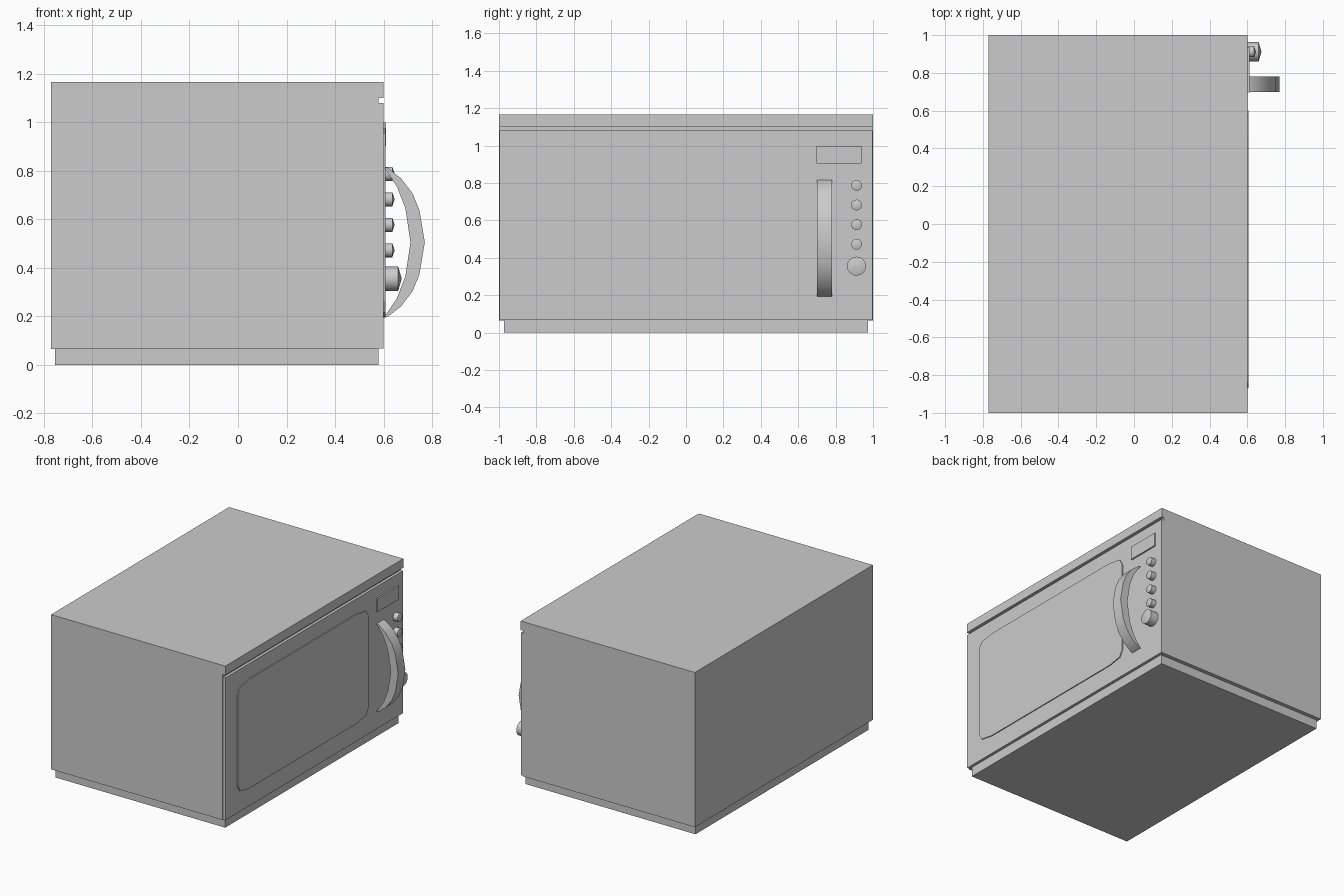
import bpy, bmesh, math
from mathutils import Matrix

if "Cube" in bpy.data.objects:
    bpy.data.objects.remove(bpy.data.objects["Cube"])


def finish(name, bm, smooth=False):
    bmesh.ops.recalc_face_normals(bm, faces=bm.faces)
    me = bpy.data.meshes.new(name)
    bm.to_mesh(me)
    bm.free()
    ob = bpy.data.objects.new(name, me)
    bpy.context.collection.objects.link(ob)
    if smooth:
        bpy.ops.object.select_all(action='DESELECT')
        ob.select_set(True)
        bpy.context.view_layer.objects.active = ob
        bpy.ops.object.shade_smooth_by_angle(angle=math.radians(30))
    return ob


def extrude(name, points, offset, smooth=False):
    """Extrude a closed outline of 3D points along an offset vector."""
    bm = bmesh.new()
    face = bm.faces.new([bm.verts.new(p) for p in points])
    new = bmesh.ops.extrude_face_region(bm, geom=[face])['geom']
    bmesh.ops.translate(bm, vec=offset,
                        verts=[v for v in new if isinstance(v, bmesh.types.BMVert)])
    bm.normal_update()
    # keep the starting cap so the part is closed
    if not face.is_valid or len(bm.faces) < len(points) + 2:
        bmesh.ops.holes_fill(bm, edges=bm.edges)
    return finish(name, bm, smooth)


def box(name, x, y, z):
    pts = [(x[0], y[0], z[0]), (x[0], y[1], z[0]), (x[0], y[1], z[1]), (x[0], y[0], z[1])]
    return extrude(name, pts, (x[1] - x[0], 0, 0))


def knob(name, z, radius, length, tip, y=0.912, sides=16):
    """Round knob pointing along +x with a shallow pointed cap."""
    bm = bmesh.new()
    bmesh.ops.create_cone(bm, cap_ends=True, segments=sides, radius1=radius,
                          radius2=radius, depth=length)
    top = max(bm.faces, key=lambda f: f.calc_center_median().z)
    apex = bmesh.ops.poke(bm, faces=[top])['verts'][0]
    apex.co.z += tip
    bmesh.ops.transform(bm, verts=bm.verts, matrix=Matrix.Translation(
        (0.60 + length / 2, y, z)) @ Matrix.Rotation(math.pi / 2, 4, 'Y'))
    return finish(name, bm, True)


# Cabinet with overhanging top lip
profile = [(-0.77, 0.065), (0.58, 0.065), (0.58, 1.10), (0.60, 1.10), (0.60, 1.165), (-0.77, 1.165)]
extrude("cabinet", [(x, -1, z) for x, z in profile], (0, 2, 0))

# Recessed plinth and front panel
box("plinth", (-0.755, 0.58), (-0.972, 0.972), (0, 0.065))
box("front_panel", (0.58, 0.60), (-0.997, 0.997), (0.068, 1.08))

# Door window with cut corners
yc, zc, hy, hz = -0.133, 0.586, 0.735, 0.388
quarter = [(hy, hz - 0.065), (hy - 0.028, hz - 0.018), (hy - 0.13, hz)]
outline = (quarter + [(-y, z) for y, z in quarter[::-1]]
           + [(-y, -z) for y, z in quarter] + [(y, -z) for y, z in quarter[::-1]])
window = extrude("window", [(0.595, yc + y, zc + z) for y, z in outline], (0.012, 0, 0))
glass = bpy.data.materials.new("pale_glass")
glass.diffuse_color = (0.95, 0.95, 0.95, 1)
glass.use_nodes = True
glass.node_tree.nodes["Principled BSDF"].inputs["Base Color"].default_value = glass.diffuse_color
window.data.materials.append(glass)

# Display
box("display", (0.595, 0.611), (0.697, 0.938), (0.903, 0.998))

# Control buttons and dial
for i, z in enumerate((0.787, 0.682, 0.577, 0.472)):
    knob(f"button_{i + 1}", z, 0.029, 0.036, 0.01)
knob("dial", 0.355, 0.051, 0.06, 0.015)

# Bowed door handle
outer = [(0.598, 0.817), (0.617, 0.812), (0.673, 0.768), (0.72, 0.706), (0.748, 0.637), (0.77, 0.505)]
inner = [(0.598, 0.812), (0.612, 0.80), (0.655, 0.735), (0.69, 0.645), (0.711, 0.505)]
mirror = lambda pts: [(x, 1.01 - z) for x, z in pts[-2::-1]]
loop = outer + mirror(outer) + (inner + mirror(inner))[::-1]
extrude("handle", [(x, 0.70, z) for x, z in loop], (0, 0.08, 0), True)
